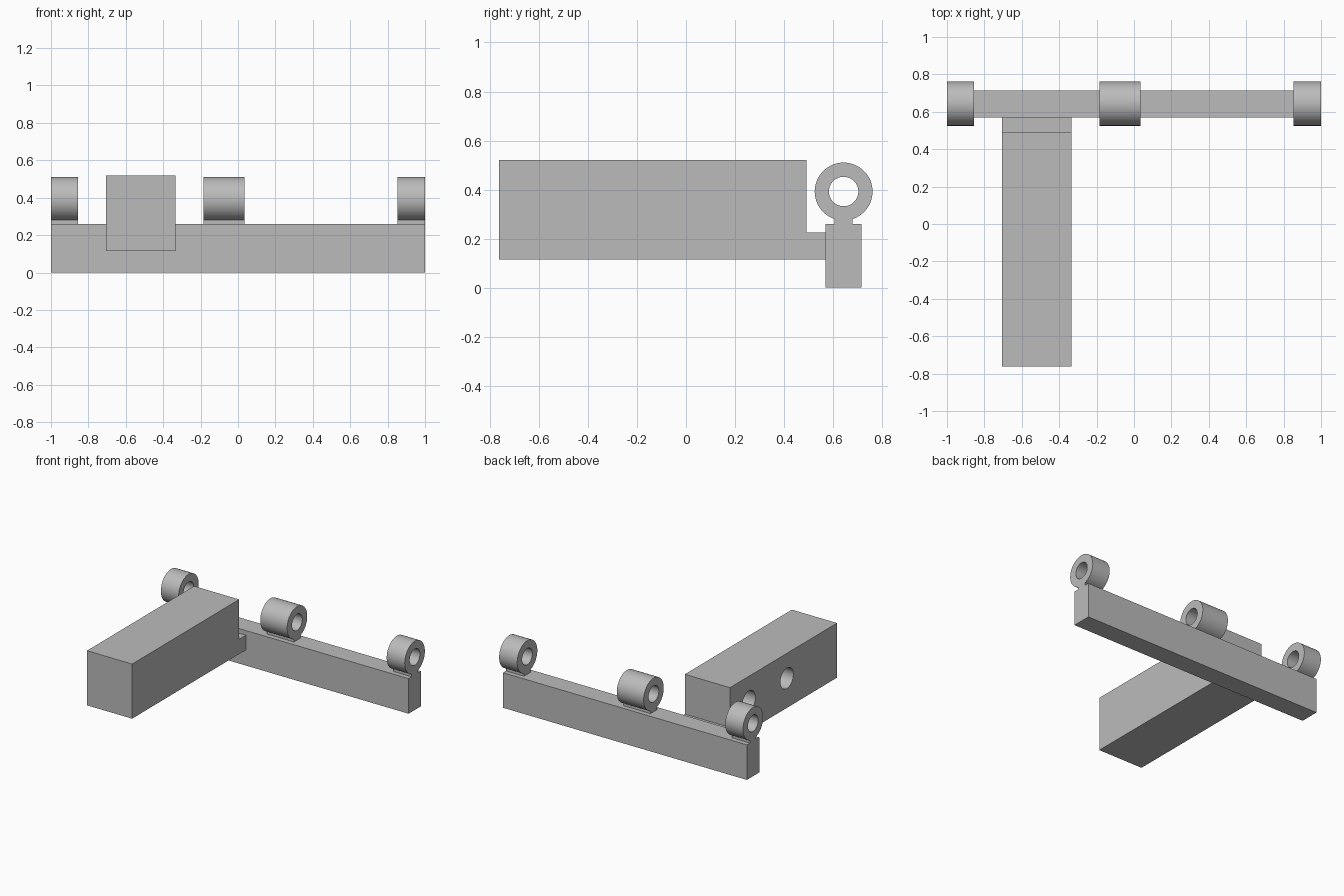
import bpy, bmesh, math
from mathutils import Matrix, Vector

if "Cube" in bpy.data.objects:
    bpy.data.objects.remove(bpy.data.objects["Cube"], do_unlink=True)

# One plain grey material
GREY = (0.5, 0.5, 0.5, 1.0)
grey = bpy.data.materials.new("plain_grey")
grey.use_nodes = True
grey.diffuse_color = GREY
grey.node_tree.nodes["Principled BSDF"].inputs["Base Color"].default_value = GREY


def finish(name, bm):
    bmesh.ops.recalc_face_normals(bm, faces=bm.faces)
    mesh = bpy.data.meshes.new(name)
    bm.to_mesh(mesh)
    bm.free()
    mesh.materials.append(grey)
    obj = bpy.data.objects.new(name, mesh)
    bpy.context.collection.objects.link(obj)
    return obj


def activate(obj):
    bpy.ops.object.select_all(action='DESELECT')
    obj.select_set(True)
    bpy.context.view_layer.objects.active = obj


def smooth(obj):
    activate(obj)
    bpy.ops.object.shade_smooth_by_angle(angle=math.radians(30))


def extrude_x(name, profile, x0, x1):
    """Extrude a (y, z) outline along x."""
    bm = bmesh.new()
    face = bm.faces.new([bm.verts.new((x0, y, z)) for y, z in profile])
    out = bmesh.ops.extrude_face_region(bm, geom=[face])
    verts = [v for v in out["geom"] if isinstance(v, bmesh.types.BMVert)]
    bmesh.ops.translate(bm, verts=verts, vec=(x1 - x0, 0, 0))
    return finish(name, bm)


def rect(y0, y1, z0, z1):
    return [(y0, z0), (y1, z0), (y1, z1), (y0, z1)]


def tube(name, x0, x1, centre, outer, inner):
    """Spin a rectangular section around an axis parallel to x."""
    y, z = centre
    bm = bmesh.new()
    section = [(x0, inner), (x1, inner), (x1, outer), (x0, outer)]
    vs = [bm.verts.new((x, y, z + r)) for x, r in section]
    edges = [bm.edges.new((vs[i], vs[(i + 1) % 4])) for i in range(4)]
    bmesh.ops.spin(bm, geom=vs + edges, cent=(0, y, z), axis=(1, 0, 0),
                   angle=2 * math.pi, steps=64, use_merge=True)
    bmesh.ops.remove_doubles(bm, verts=bm.verts, dist=0.0001)
    obj = finish(name, bm)
    smooth(obj)
    return obj


# Long rail along the back
BAR_TOP = 0.26
extrude_x("rail", rect(0.57, 0.715, 0, BAR_TOP), -1, 1)

# Hinge barrels, each on a narrow neck
HINGE = (0.643, 0.392)
for side, x0, x1 in (("right", -1, -0.855), ("middle", -0.185, 0.035), ("left", 0.852, 1)):
    tube(side + "_barrel", x0, x1, HINGE, 0.118, 0.06)
    extrude_x(side + "_neck", rect(0.606, 0.68, BAR_TOP, 0.295), x0, x1)

# Arm block with a low tongue that meets the rail
RIGHT, LEFT = -0.705, -0.335
arm = extrude_x("arm_block", [(-0.762, 0.115), (0.57, 0.115), (0.57, 0.225),
                              (0.492, 0.225), (0.492, 0.52), (-0.762, 0.52)], RIGHT, LEFT)

# Two blind round holes in the right side of the arm
DEPTH = 0.2
for y in (-0.175, 0.27):
    bm = bmesh.new()
    place = Matrix.Translation(Vector((RIGHT, y, 0.335))) @ Matrix.Rotation(math.pi / 2, 4, 'Y')
    bmesh.ops.create_cone(bm, cap_ends=True, segments=48, radius1=0.076, radius2=0.076,
                          depth=2 * DEPTH, matrix=place)
    cutter = finish("hole_cutter", bm)
    cutter.hide_render = True
    activate(arm)
    mod = arm.modifiers.new("hole", 'BOOLEAN')
    mod.operation = 'DIFFERENCE'
    mod.solver = 'EXACT'
    mod.object = cutter
    bpy.ops.object.modifier_apply(modifier=mod.name)
    bpy.data.objects.remove(cutter, do_unlink=True)
smooth(arm)
